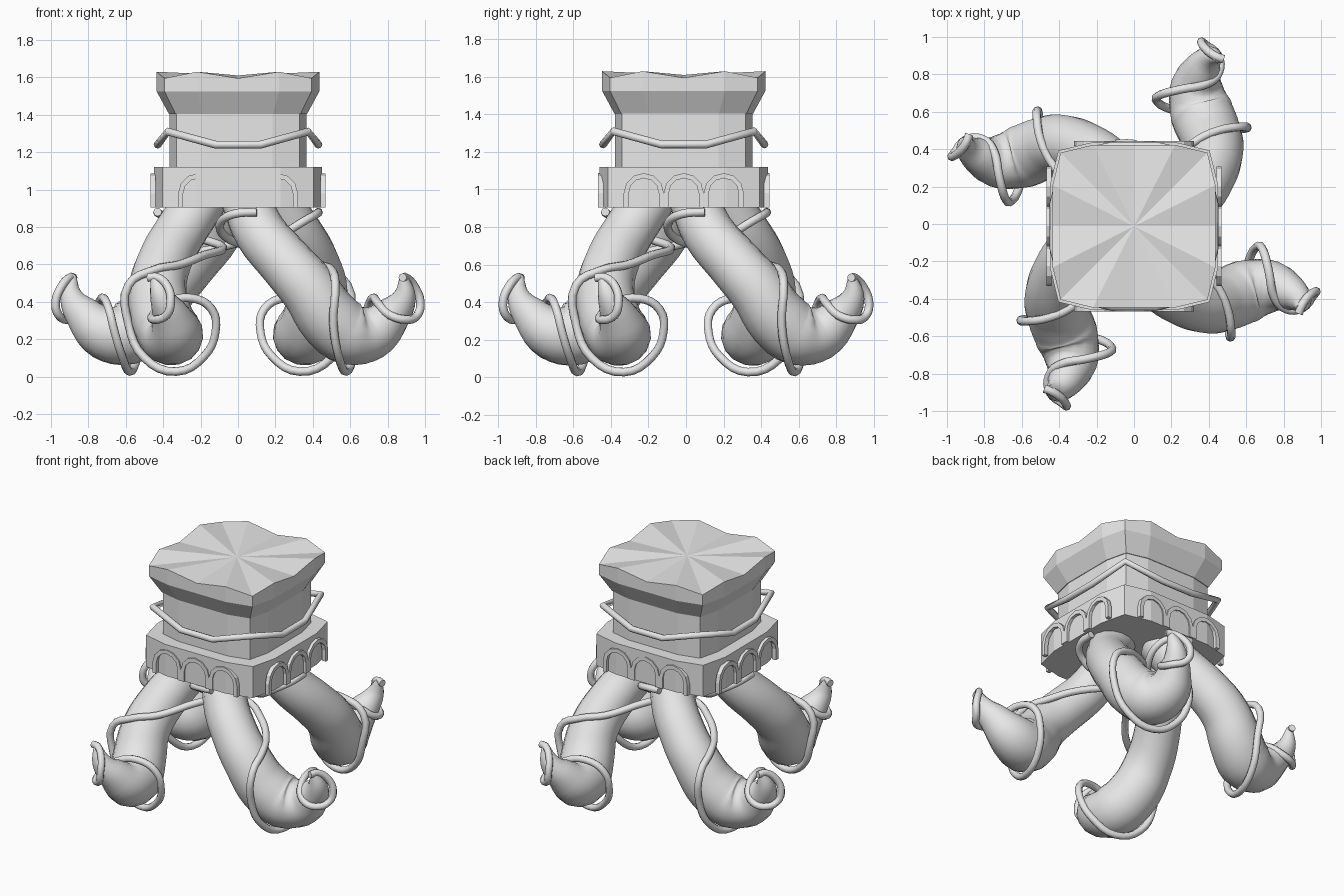
import bpy, bmesh, math
from mathutils import Matrix, Vector

cube = bpy.data.objects.get("Cube")
if cube:
    bpy.data.objects.remove(cube)

stone = bpy.data.materials.new("light_grey")
stone.use_nodes = True
GREY = (0.8, 0.8, 0.8, 1)
stone.diffuse_color = GREY
stone.node_tree.nodes["Principled BSDF"].inputs["Base Color"].default_value = GREY
BODY_Y = -0.012


def add_object(name, mesh, turn=0, y=0.0):
    obj = bpy.data.objects.new(name, mesh)
    obj.rotation_euler.z = turn * math.pi / 2
    obj.location.y = y
    bpy.context.collection.objects.link(obj)
    return obj


def finish(bm, name):
    bmesh.ops.recalc_face_normals(bm, faces=bm.faces)
    mesh = bpy.data.meshes.new(name)
    bm.to_mesh(mesh)
    bm.free()
    mesh.materials.append(stone)
    return mesh


def tube(name, points, depth, sides, closed=False, poly=False):
    """Round tube through (x, y, z, radius factor) points, as a mesh."""
    curve = bpy.data.curves.new(name + "_path", "CURVE")
    curve.dimensions = "3D"
    curve.bevel_depth = depth
    curve.bevel_resolution = sides // 2 - 2
    curve.resolution_u = 4
    curve.use_fill_caps = True
    spline = curve.splines.new("POLY" if poly else "BEZIER")
    pts = spline.points if poly else spline.bezier_points
    pts.add(len(points) - 1)
    for p, (x, y, z, r) in zip(pts, points):
        p.co = (x, y, z, 1) if poly else (x, y, z)
        p.radius = r
        if not poly:
            p.handle_left_type = p.handle_right_type = "AUTO"
    spline.use_cyclic_u = closed
    helper = bpy.data.objects.new(name + "_path", curve)
    bpy.context.collection.objects.link(helper)
    graph = bpy.context.evaluated_depsgraph_get()
    mesh = bpy.data.meshes.new_from_object(helper.evaluated_get(graph))
    bpy.data.objects.remove(helper)
    mesh.name = name
    mesh.materials.clear()
    mesh.materials.append(stone)
    mesh.polygons.foreach_set("use_smooth", [True] * len(mesh.polygons))
    return mesh


def four_sided(points):
    """Repeat one side's points around the vertical axis."""
    return [Matrix.Rotation(k * math.pi / 2, 3, "Z") @ Vector(p)
            for k in range(4) for p in points]


def side_points(scale, z, dip=0.0):
    a, b, c = 0.22 * scale, 0.435 * scale, 0.393 * scale
    return four_sided([(-a, -b, z), (0, -b, z - dip), (a, -b, z), (c, -c, z - dip)])


def tower(name, levels, centre_drop=0.0):
    """Stack of square-ish rings (scale, height, dip) closed at both ends."""
    bm = bmesh.new()
    rings = [[bm.verts.new(p) for p in side_points(*lv)] for lv in levels]
    n = len(rings[0])
    for low, high in zip(rings, rings[1:]):
        for i in range(n):
            j = (i + 1) % n
            bm.faces.new((low[i], low[j], high[j], high[i]))
    bm.faces.new(rings[0][::-1])
    hub = bm.verts.new((0, 0, levels[-1][1] - centre_drop))
    for i in range(n):
        bm.faces.new((rings[-1][i], rings[-1][(i + 1) % n], hub))
    add_object(name, finish(bm, name), y=BODY_Y)


# Body: plinth, column and flared crown with a wavy rim
tower("plinth", [(1.03, 0.905, 0), (1.03, 1.12, 0)])
tower("column", [(0.84, 1.1, 0), (0.84, 1.42, 0)])
tower("crown", [(0.85, 1.405, 0), (1.0, 1.525, 0), (1.0, 1.63, 0.035)], 0.02)

# Wavy cord around the column, high at the corners
bends = four_sided([(-0.12, -0.43, 1.24), (0.12, -0.43, 1.24), (0.375, -0.375, 1.31)])
cord = tube("column_cord", [(*p, 1) for p in bends], 0.021, 8, closed=True, poly=True)
add_object("column_cord", cord, y=BODY_Y)


# Raised arch frames on each side of the plinth
def arch_outline(half, spring=0.98, foot=0.905, steps=6):
    arc = [(half * math.cos(a), spring + half * math.sin(a))
           for a in (math.pi * i / steps for i in range(steps + 1))]
    return [(half, foot)] + arc + [(-half, foot)]


def arch_mesh():
    bm = bmesh.new()
    back, front = -0.44, -0.468
    for cx in (-0.213, 0, 0.213):
        outer, inner = arch_outline(0.107), arch_outline(0.08)
        loops = [[bm.verts.new((cx + x, y, z)) for x, z in line]
                 for line, y in ((outer, back), (outer, front), (inner, front), (inner, back))]
        for a, b in zip(loops, loops[1:] + loops[:1]):
            for i in range(len(a) - 1):
                bm.faces.new((a[i], a[i + 1], b[i + 1], b[i]))
        for i in (0, -1):
            bm.faces.new([lp[i] for lp in loops])
    return finish(bm, "arches")


# Tentacle leg with a cord winding down to its upturned tip
leg_path = [
    (0.04, -0.19, 0.95, 0.8), (0.12, -0.31, 0.77, 0.83), (0.255, -0.395, 0.61, 0.87),
    (0.385, -0.43, 0.46, 0.92), (0.49, -0.405, 0.31, 1), (0.6, -0.36, 0.23, 1.02),
    (0.72, -0.335, 0.24, 0.87), (0.82, -0.36, 0.325, 0.62), (0.89, -0.41, 0.43, 0.37),
    (0.885, -0.45, 0.54, 0.12)]
cord_path = [
    (0.1, -0.43, 0.88), (-0.02, -0.42, 0.87), (-0.09, -0.35, 0.83), (-0.07, -0.22, 0.75),
    (0.1, -0.08, 0.69), (0.3, -0.18, 0.65), (0.43, -0.31, 0.6), (0.5, -0.45, 0.57),
    (0.52, -0.585, 0.49), (0.51, -0.585, 0.28), (0.54, -0.5, 0.1), (0.58, -0.33, 0.027),
    (0.62, -0.18, 0.11), (0.66, -0.12, 0.24), (0.69, -0.14, 0.36), (0.72, -0.25, 0.42),
    (0.75, -0.39, 0.39), (0.81, -0.455, 0.33), (0.9, -0.45, 0.305), (0.96, -0.38, 0.33),
    (0.975, -0.36, 0.4), (0.945, -0.375, 0.48), (0.9, -0.43, 0.53), (0.88, -0.48, 0.53)]
leg = tube("leg", leg_path, 0.168, 16)
winding = tube("leg_cord", [p + (1,) for p in cord_path], 0.023, 8)
arches = arch_mesh()
inset = {"front": 0.012, "back": -0.012}
for turn, side in enumerate(("left", "back", "right", "front")):
    add_object(side + "_leg", leg, turn)
    add_object(side + "_leg_cord", winding, turn)
    # Arches start on the front, so they turn one step further
    add_object(side + "_arches", arches, turn + 1, BODY_Y + inset.get(side, 0))
